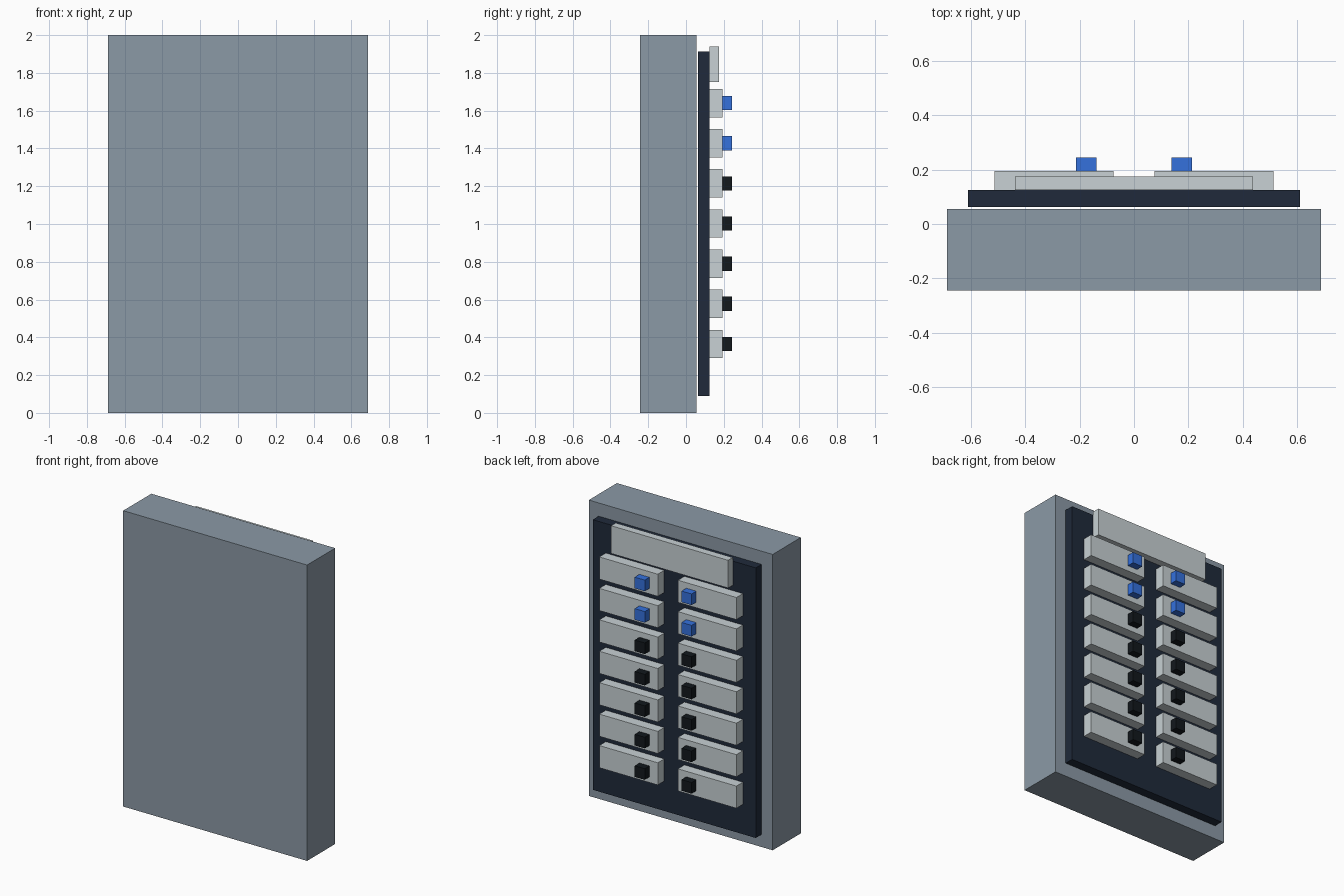
import bpy

if "Cube" in bpy.data.objects:
    bpy.data.objects.remove(bpy.data.objects["Cube"])


def material(name, rgb):
    m = bpy.data.materials.new(name)
    m.diffuse_color = (*rgb, 1)
    m.use_nodes = True
    m.node_tree.nodes["Principled BSDF"].inputs["Base Color"].default_value = m.diffuse_color
    return m


def box(name, x, y, z, mat):
    """Box from (min, max) ranges on each axis."""
    bpy.ops.mesh.primitive_cube_add(
        size=1, location=[(a + b) / 2 for a, b in (x, y, z)])
    ob = bpy.context.object
    ob.name = name
    ob.scale = [b - a for a, b in (x, y, z)]
    bpy.ops.object.transform_apply(location=False, rotation=False, scale=True)
    ob.data.materials.append(mat)
    return ob


def span(centre, size):
    return centre - size / 2, centre + size / 2


steel = material("steel_grey", (0.26, 0.32, 0.38))
navy = material("dark_navy", (0.014, 0.023, 0.043))
pale = material("pale_grey", (0.58, 0.64, 0.66))
blue = material("switch_blue", (0.035, 0.165, 0.72))
black = material("switch_black", (0.006, 0.009, 0.012))

# Cabinet, inset panel on the back side, header plate
box("cabinet", span(0, 1.375), (-0.244, 0.056), (0, 2), steel)
box("panel", span(0, 1.219), (0.0625, 0.125), (0.0885, 1.9145), navy)
box("header_plate", span(0, 0.875), (0.125, 0.175), span(1.845, 0.1875), pale)

# Two columns of seven breakers; the top two rows have blue switches
for row in range(7):
    z = 1.64 - row * 0.2125
    for side, label in ((-1, "left"), (1, "right")):
        box(f"breaker_{label}_{row + 1}", span(side * 0.294, 0.4375),
            (0.125, 0.194), span(z, 0.15), pale)
        box(f"switch_{label}_{row + 1}", span(side * 0.175, 0.075),
            (0.194, 0.244), span(z, 0.075), blue if row < 2 else black)
